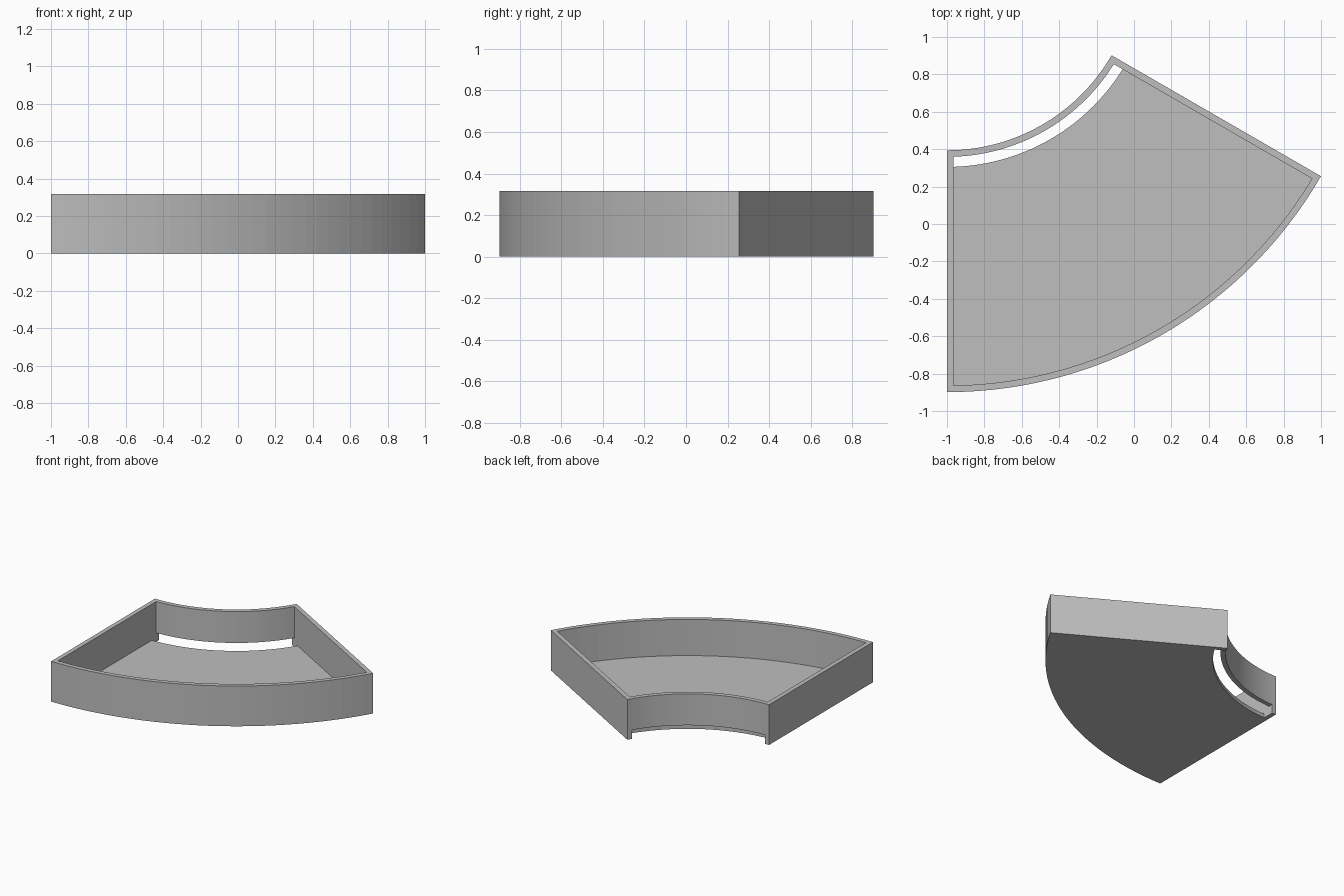
import bpy, bmesh, math

cube = bpy.data.objects.get("Cube")
if cube:
    bpy.data.objects.remove(cube, do_unlink=True)

# Tray dimensions
SWEEP = math.radians(60)
R_IN, R_OUT = 1.016, 2.309
CENTRE_Y = 1.41
WALL, FLOOR, HEIGHT = 0.035, 0.032, 0.317
SLOT_EDGE, SLOT_TOP = 1.105, 0.07
STEPS = 30

grey = bpy.data.materials.new("plain grey")
grey.use_nodes = True
grey.diffuse_color = (0.52, 0.52, 0.52, 1)
grey.node_tree.nodes["Principled BSDF"].inputs["Base Color"].default_value = grey.diffuse_color


def arc(radius, inset):
    """Arc points, with the ends moved in parallel to the straight sides."""
    trim = math.asin(inset / radius)
    angles = [trim + (SWEEP - 2 * trim) * i / STEPS for i in range(STEPS + 1)]
    return [(radius * math.sin(a) - 1, CENTRE_Y - radius * math.cos(a)) for a in angles]


def sector(name, r_in, r_out, inset, z0, z1):
    """Solid ring sector between two radii and two heights."""
    bm = bmesh.new()
    outline = arc(r_out, inset) + arc(r_in, inset)[::-1]
    base = bm.faces.new([bm.verts.new((x, y, z0)) for x, y in outline])
    result = bmesh.ops.extrude_face_region(bm, geom=[base], use_keep_orig=True)
    moved = [v for v in result["geom"] if isinstance(v, bmesh.types.BMVert)]
    bmesh.ops.translate(bm, verts=moved, vec=(0, 0, z1 - z0))
    bmesh.ops.recalc_face_normals(bm, faces=bm.faces[:])
    mesh = bpy.data.meshes.new(name)
    bm.to_mesh(mesh)
    bm.free()
    mesh.materials.append(grey)
    obj = bpy.data.objects.new(name, mesh)
    bpy.context.collection.objects.link(obj)
    return obj


# Curved tray body, open cavity, and drain slot under the inner wall
tray = sector("curved_tray", R_IN, R_OUT, 0, 0, HEIGHT)
cavity = sector("cavity_cutter", R_IN + WALL, R_OUT - WALL, WALL, FLOOR, HEIGHT + 0.1)
slot = sector("slot_cutter", R_IN - 0.1, SLOT_EDGE, WALL, -0.1, SLOT_TOP)

bpy.context.view_layer.objects.active = tray
for cutter in (cavity, slot):
    cutter.hide_render = True
    cut = tray.modifiers.new(cutter.name, "BOOLEAN")
    cut.operation = "DIFFERENCE"
    cut.solver = "EXACT"
    cut.object = cutter
    bpy.ops.object.modifier_apply(modifier=cut.name)
    bpy.data.objects.remove(cutter, do_unlink=True)
